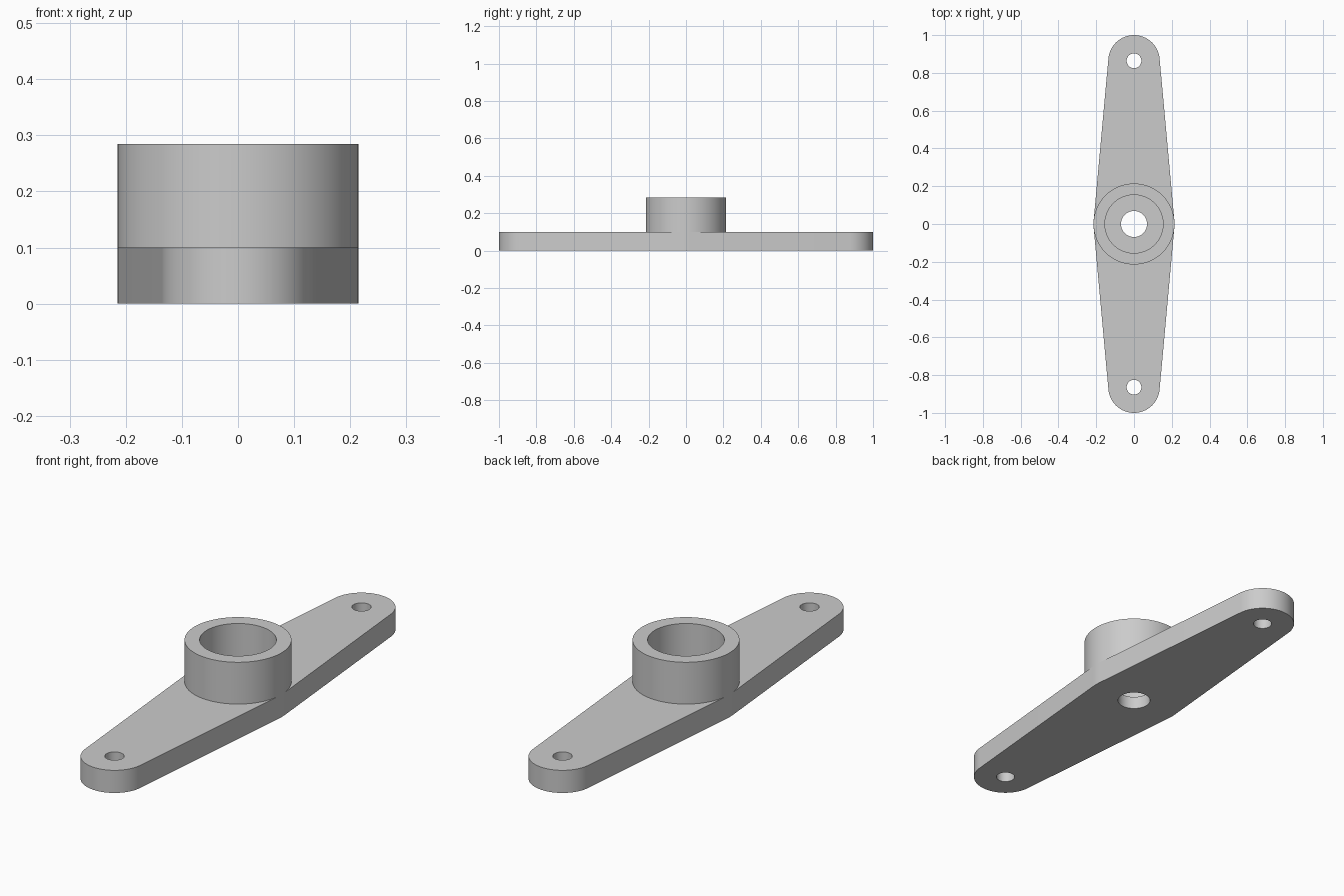
import bpy, bmesh
from math import sin, cos, pi, asin, radians

if "Cube" in bpy.data.objects:
    bpy.data.objects.remove(bpy.data.objects["Cube"], do_unlink=True)

# Main sizes
HUB_R, BORE_R, SHAFT_R = 0.2145, 0.154, 0.069
END_R, SCREW_R = 0.136, 0.039
END_Y = 1 - END_R
PLATE_TOP, BORE_FLOOR, HUB_TOP = 0.1, 0.057, 0.285
SEGMENTS = 128

grey = bpy.data.materials.new("light grey")
grey.use_nodes = True
grey.diffuse_color = (0.6, 0.6, 0.6, 1)
grey.node_tree.nodes["Principled BSDF"].inputs["Base Color"].default_value = (0.6, 0.6, 0.6, 1)


def make_object(name, bm):
    bmesh.ops.recalc_face_normals(bm, faces=bm.faces)
    mesh = bpy.data.meshes.new(name)
    bm.to_mesh(mesh)
    bm.free()
    mesh.materials.append(grey)
    obj = bpy.data.objects.new(name, mesh)
    bpy.context.collection.objects.link(obj)
    return obj


def activate(obj):
    bpy.ops.object.select_all(action='DESELECT')
    obj.select_set(True)
    bpy.context.view_layer.objects.active = obj


def arc(radius, y, start, end, count):
    angles = [start + (end - start) * i / count for i in range(count + 1)]
    return [(radius * cos(a), y + radius * sin(a)) for a in angles]


def prism(name, outline, z0, z1):
    bm = bmesh.new()
    face = bm.faces.new([bm.verts.new((x, y, z0)) for x, y in outline])
    top = bmesh.ops.extrude_face_region(bm, geom=[face])["geom"]
    for v in top:
        if isinstance(v, bmesh.types.BMVert):
            v.co.z = z1
    return make_object(name, bm)


def circle(radius, y=0):
    return arc(radius, y, 0, 2 * pi, SEGMENTS)[:-1]


def cut(body, outline, z0, z1):
    cutter = prism("cutter", outline, z0, z1)
    cutter.hide_render = True
    activate(body)
    mod = body.modifiers.new("cut", 'BOOLEAN')
    mod.operation, mod.solver, mod.object = 'DIFFERENCE', 'EXACT', cutter
    bpy.ops.object.modifier_apply(modifier=mod.name)
    bpy.data.objects.remove(cutter, do_unlink=True)


# Tapered plate: straight sides tangent to the hub and to both rounded ends
taper = asin((HUB_R - END_R) / END_Y)
outline = (arc(HUB_R, 0, -taper, taper, 4)
           + arc(END_R, END_Y, taper, pi - taper, 48)
           + arc(HUB_R, 0, pi - taper, pi + taper, 4)
           + arc(END_R, -END_Y, pi + taper, 2 * pi - taper, 48))
plate = prism("mounting_plate", outline, 0, PLATE_TOP)

# Shaft hole, counterbore and the two screw holes
cut(plate, circle(SHAFT_R), -0.1, 0.2)
cut(plate, circle(BORE_R), BORE_FLOOR, 0.2)
for side in (-1, 1):
    cut(plate, circle(SCREW_R, side * END_Y), -0.1, 0.2)

# Hub collar standing on the plate
hub = prism("hub_collar", circle(HUB_R), PLATE_TOP, HUB_TOP)
cut(hub, circle(BORE_R), 0, 0.4)

for obj in (plate, hub):
    activate(obj)
    bpy.ops.object.shade_smooth_by_angle(angle=radians(30))
